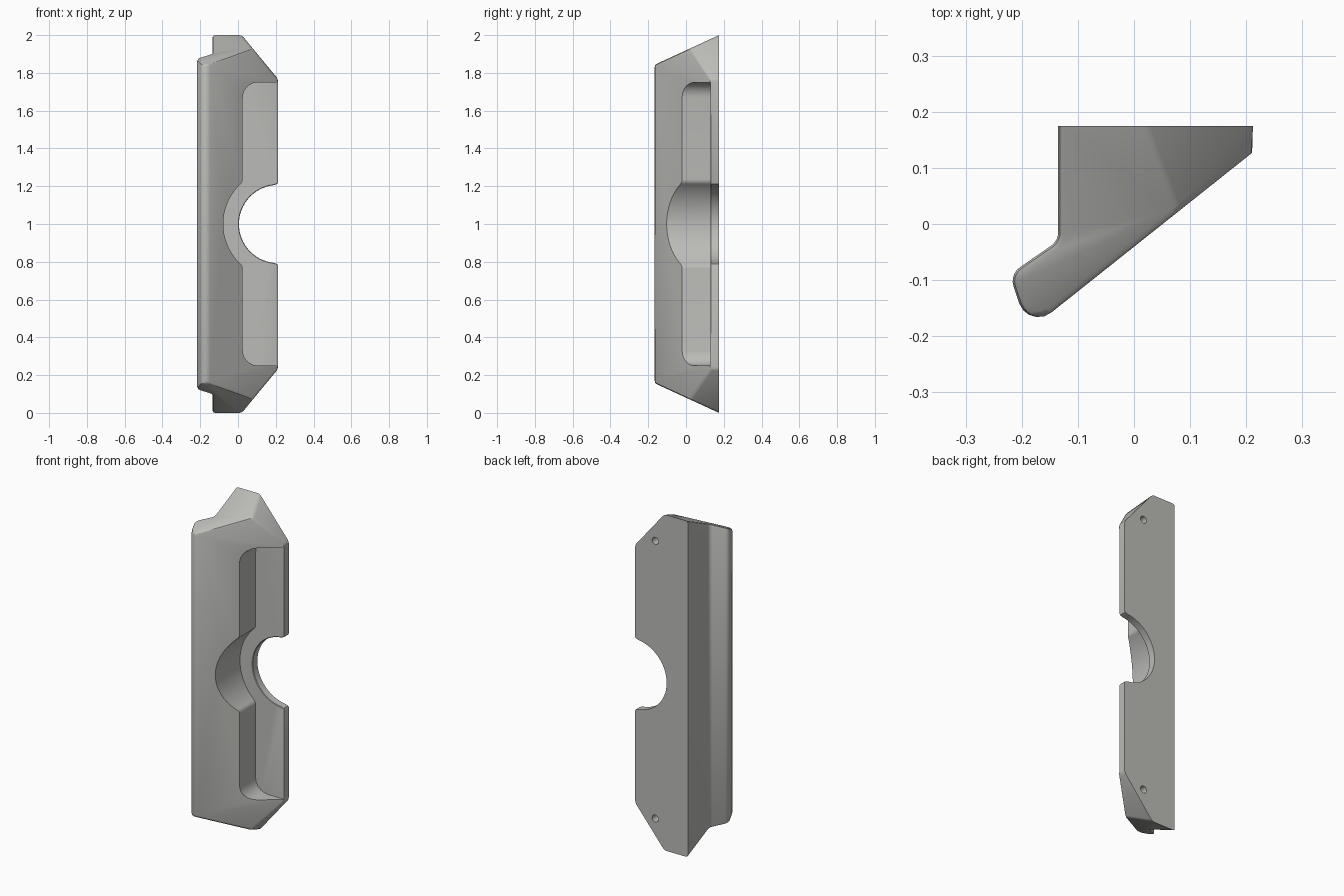
import bpy, bmesh, math
from mathutils import Vector

if "Cube" in bpy.data.objects:
    bpy.data.objects.remove(bpy.data.objects["Cube"])

grey = bpy.data.materials.new("light grey")
grey.diffuse_color = (0.5, 0.5, 0.48, 1)
grey.use_nodes = True
grey.node_tree.nodes["Principled BSDF"].inputs["Base Color"].default_value = grey.diffuse_color


def rounded(points, steps=5):
    """Round each (a, b, radius) corner of a closed outline."""
    out = []
    for i, (a, b, r) in enumerate(points):
        p = Vector((a, b))
        if r == 0:
            out.append(p)
            continue
        u = (Vector(points[i - 1][:2]) - p).normalized()
        v = (Vector(points[(i + 1) % len(points)][:2]) - p).normalized()
        half = u.angle(v) / 2
        t = r / math.tan(half)
        c = p + (u + v).normalized() * (r / math.sin(half))
        s, e = p + u * t - c, p + v * t - c
        turn = s.angle(e)
        for k in range(steps + 1):
            f = k / steps
            out.append(c + (s * math.sin((1 - f) * turn) + e * math.sin(f * turn)) / math.sin(turn))
    return out


def prism(name, outline, place, shift):
    """Extrude an outline into a closed solid."""
    bm = bmesh.new()
    face = bm.faces.new([bm.verts.new(place(p)) for p in outline])
    new = bmesh.ops.extrude_face_region(bm, geom=[face])["geom"]
    bmesh.ops.translate(bm, vec=shift, verts=[g for g in new if isinstance(g, bmesh.types.BMVert)])
    bmesh.ops.recalc_face_normals(bm, faces=bm.faces)
    me = bpy.data.meshes.new(name)
    bm.to_mesh(me)
    bm.free()
    ob = bpy.data.objects.new(name, me)
    bpy.context.collection.objects.link(ob)
    me.materials.append(grey)
    return ob


def arc(cx, cz, r, a0, a1, n):
    return [(cx + r * math.cos(a0 + (a1 - a0) * k / n), cz + r * math.sin(a0 + (a1 - a0) * k / n), 0)
            for k in range(n + 1)]


# Main body: wedge section with a hooked front lip
section = [(-0.135, 0.175, 0), (-0.135, -0.03, 0.03), (-0.222, -0.09, 0.03),
           (-0.188, -0.19, 0.036), (0.212, 0.128, 0), (0.212, 0.175, 0)]
body = prism("bracket_body", rounded(section), lambda p: (p.x, p.y, -0.1), (0, 0, 2.2))

# Sloping ends and cut-off corners, then softened end edges
bm = bmesh.new()
bm.from_mesh(body.data)
ends = []
for s in (1, -1):
    for co, n in (((0, 0.175, 1 + s), (0, -0.46, s)), ((0.02, 0.175, 1 + s), (1.21, 0, s))):
        n = Vector(n).normalized()
        ends.append(n)
        cut = bmesh.ops.bisect_plane(bm, geom=bm.verts[:] + bm.edges[:] + bm.faces[:],
                                     plane_co=co, plane_no=n, clear_outer=True)
        bmesh.ops.holes_fill(bm, edges=[e for e in cut["geom_cut"] if isinstance(e, bmesh.types.BMEdge)])
bmesh.ops.recalc_face_normals(bm, faces=bm.faces)
bm.normal_update()
caps = {f for f in bm.faces if any(f.normal.dot(n) > 0.999 for n in ends)}
soft = [e for e in bm.edges if any(f in caps for f in e.link_faces)
        and not all(v.co.y > 0.174 for v in e.verts)]
bmesh.ops.bevel(bm, geom=soft, offset=0.012, segments=2, profile=0.5, affect='EDGES', clamp_overlap=True)
bm.to_mesh(body.data)
bm.free()

# Recess outline: tall pocket widened by a round bay
FLOOR = 0.13
bay = math.acos(-0.187 / 0.29)
recess = [(0.4, 0.25, 0), (0.025, 0.25, 0.08), (0.025, 1 - 0.29 * math.sin(bay), 0.035)]
recess += arc(0.212, 1, 0.29, 2 * math.pi - bay, bay, 18)[1:-1]
recess += [(0.025, 1 + 0.29 * math.sin(bay), 0.035), (0.025, 1.75, 0.08), (0.4, 1.75, 0)]
cutters = [prism("recess_cutter", rounded(recess), lambda p: (p.x, -0.5, p.y), (0, 0.5 + FLOOR, 0))]

# Round notch through the plate, with eased mouth corners
a = math.radians(96)
notch = arc(0.212, 1, 0.207, 2 * math.pi - a, a, 30)
notch += [(0.2, 1.207, 0), (0.208, 1.212, 0), (0.213, 1.222, 0), (0.4, 1.222, 0),
          (0.4, 0.778, 0), (0.213, 0.778, 0), (0.208, 0.788, 0), (0.2, 0.793, 0)]
notch = [p for p in notch if not (p[0] == 0.2)]
cutters.append(prism("notch_cutter", rounded(notch), lambda p: (p.x, -0.5, p.y), (0, 1, 0)))

# Screw holes in the back
for z in (0.174, 1.826):
    ring = arc(0.08, z, 0.021, 0, 2 * math.pi, 20)[:-1]
    cutters.append(prism("screw_hole_cutter", rounded(ring), lambda p: (p.x, 0.09, p.y), (0, 0.2, 0)))

bpy.context.view_layer.objects.active = body
body.select_set(True)
for c in cutters:
    m = body.modifiers.new("cut", 'BOOLEAN')
    m.operation, m.solver, m.object = 'DIFFERENCE', 'EXACT', c
    bpy.ops.object.modifier_apply(modifier=m.name)
for c in cutters:
    bpy.data.objects.remove(c)

# Chamfer the free edge of the recess floor
bm = bmesh.new()
bm.from_mesh(body.data)
bmesh.ops.remove_doubles(bm, verts=bm.verts, dist=0.0002)
bm.normal_update()
lip = [e for e in bm.edges if all(abs(v.co.y - FLOOR) < 0.001 for v in e.verts)
       and len(e.link_faces) == 2 and e.calc_face_angle_signed() > 0.5]
bmesh.ops.bevel(bm, geom=lip, offset=0.009, segments=1, affect='EDGES', clamp_overlap=True)
bm.to_mesh(body.data)
bm.free()
bpy.ops.object.shade_smooth_by_angle(angle=math.radians(30))
